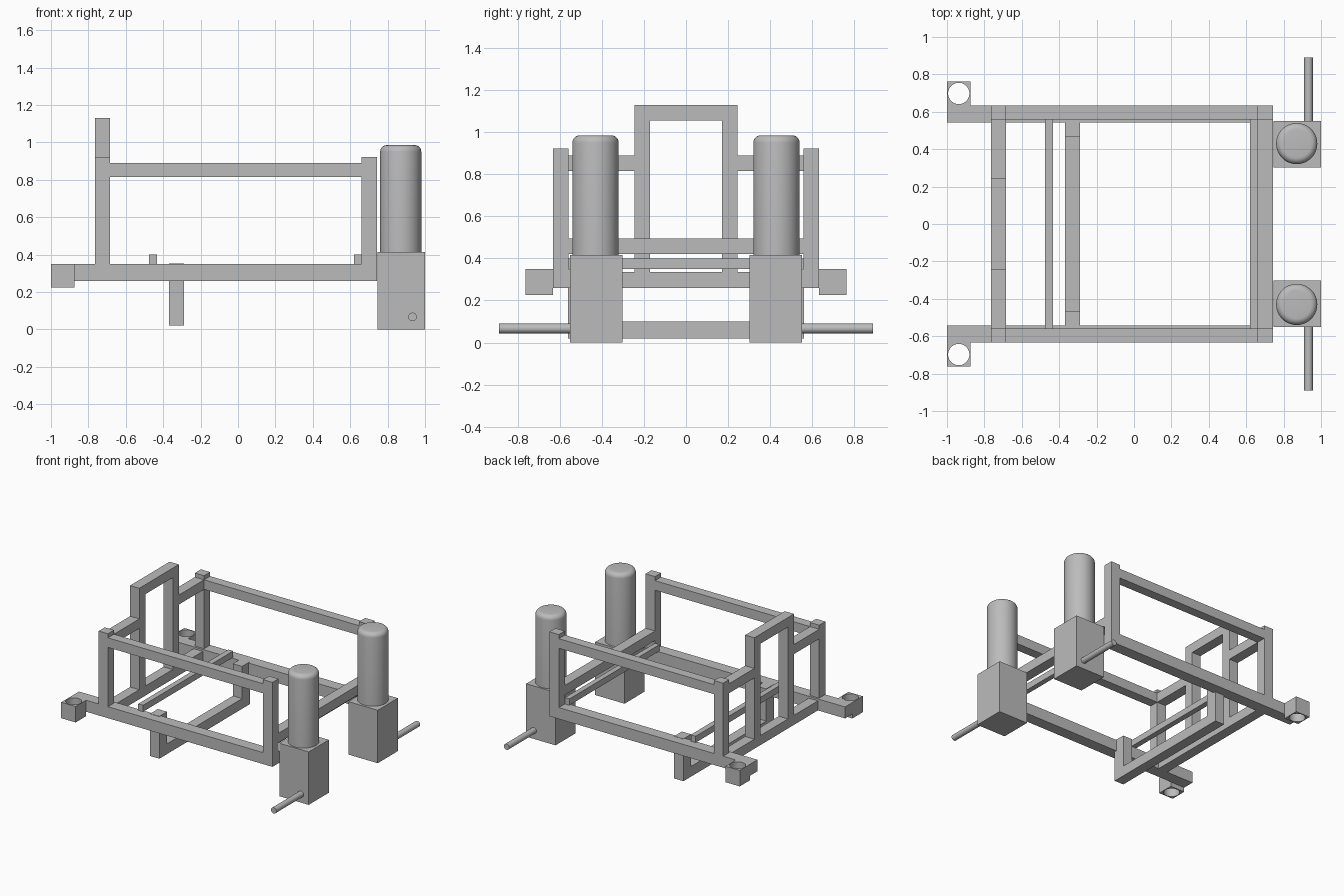
import bpy, bmesh, math
from mathutils import Matrix, Vector

old = bpy.data.objects.get("Cube")
if old:
    bpy.data.objects.remove(old, do_unlink=True)

grey = bpy.data.materials.new("plain grey")
grey.use_nodes = True
grey.diffuse_color = (0.5, 0.5, 0.5, 1)
grey.node_tree.nodes["Principled BSDF"].inputs["Base Color"].default_value = (0.5, 0.5, 0.5, 1)


def finish(name, bm):
    mesh = bpy.data.meshes.new(name)
    bm.to_mesh(mesh)
    bm.free()
    mesh.materials.append(grey)
    obj = bpy.data.objects.new(name, mesh)
    bpy.context.collection.objects.link(obj)
    return obj


def box(name, x, y, z):
    """Box from its (low, high) range on each axis."""
    bm = bmesh.new()
    bmesh.ops.create_cube(bm, size=1)
    for v in bm.verts:
        v.co = Vector([(a + b) / 2 + c * (b - a) for (a, b), c in zip((x, y, z), v.co)])
    return finish(name, bm)


def cylinder(name, radius, depth, centre, turn=0, rounding=0):
    """Cylinder along z, or along y when turned; optional rounded top rim."""
    bm = bmesh.new()
    bmesh.ops.create_cone(bm, cap_ends=True, segments=48, radius1=radius, radius2=radius, depth=depth)
    if rounding:
        rim = [e for e in bm.edges if all(v.co.z > 0 for v in e.verts)]
        bmesh.ops.bevel(bm, geom=rim, offset=rounding, segments=6, profile=0.5, affect='EDGES')
    bm.transform(Matrix.Translation(centre) @ Matrix.Rotation(turn, 4, 'X'))
    obj = finish(name, bm)
    bpy.ops.object.select_all(action='DESELECT')
    obj.select_set(True)
    bpy.context.view_layer.objects.active = obj
    bpy.ops.object.shade_smooth_by_angle(angle=math.radians(35))
    return obj


def span(side, a, b):
    return tuple(sorted((side * a, side * b)))


REAR, FRONT = (-0.765, -0.685), (0.66, 0.742)
UPPER = (0.815, 0.89)

for label, s in (("left", 1), ("right", -1)):
    # Side frame
    wall = span(s, 0.558, 0.633)
    box(label + "_lower_rail", (-1, FRONT[1]), span(s, 0.542, 0.633), (0.26, 0.35))
    box(label + "_upper_rail", (REAR[1], FRONT[0]), wall, UPPER)
    box(label + "_rear_post", REAR, wall, (0.35, 0.922))
    box(label + "_front_post", FRONT, wall, (0.35, 0.922))

    # Socket block with a through hole
    socket = box(label + "_socket", (-1, -0.875), span(s, 0.633, 0.762), (0.225, 0.35))
    cutter = cylinder(label + "_socket_cutter", 0.057, 0.4, (-0.937, s * 0.698, 0.29))
    cutter.hide_render = True
    cutter.hide_set(True)
    hole = socket.modifiers.new("hole", 'BOOLEAN')
    hole.object = cutter
    hole.solver = 'EXACT'

    # Rear hoop leg and its tie bar
    box(label + "_hoop_leg", REAR, span(s, 0.17, 0.245), (0.335, 1.055))
    box(label + "_hoop_tie", REAR, span(s, 0.245, 0.558), UPPER)

    # Hanger below the rails
    box(label + "_hanger_post", (-0.37, -0.29), span(s, 0.465, 0.56), (0.1, 0.352))

    # Motor, gearbox and output shaft
    box(label + "_gearbox", (0.745, 1), span(s, 0.303, 0.552), (0, 0.415))
    cylinder(label + "_motor", 0.11, 0.57, (0.87, s * 0.43, 0.7), rounding=0.035)
    cylinder(label + "_shaft", 0.023, 0.39, (0.933, s * 0.695, 0.067), turn=math.pi / 2)

# Cross members
box("hoop_top", REAR, (-0.245, 0.245), (1.055, 1.13))
box("rear_cross_bar", REAR, (-0.545, 0.545), (0.26, 0.335))
box("front_cross_bar", FRONT, (-0.558, 0.558), (0.42, 0.495))
box("front_thin_bar", (0.62, 0.66), (-0.558, 0.558), (0.35, 0.4))
box("middle_thin_bar", (-0.475, -0.432), (-0.558, 0.558), (0.35, 0.4))
box("hanger_bar", (-0.37, -0.29), (-0.56, 0.56), (0.02, 0.1))
